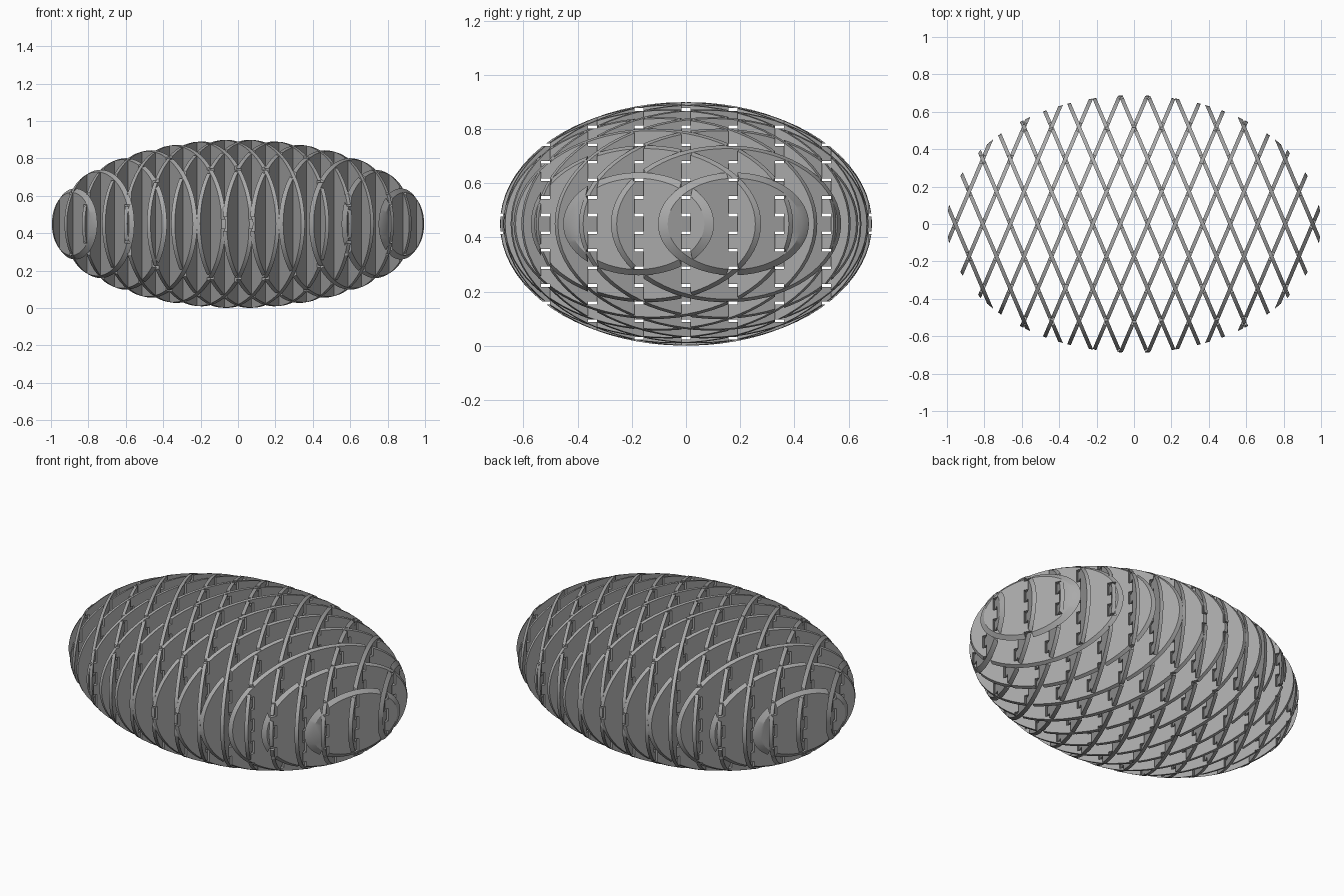
import bpy, bmesh, math
from mathutils import Matrix

cube = bpy.data.objects.get("Cube")
if cube:
    bpy.data.objects.remove(cube, do_unlink=True)

# Ellipsoid half sizes, plate slope and spacing
DEPTH, HEIGHT = 0.688, 0.45
SLOPE, SPACING, COUNT = 0.425, 0.147, 14
THICK, TAB, SEGMENTS = 0.02, 0.065, 72
OFFSETS = [(i - (COUNT - 1) / 2) * SPACING for i in range(COUNT)]

grey = bpy.data.materials.new("plain grey")
grey.use_nodes = True
grey.diffuse_color = (0.4, 0.4, 0.4, 1)
grey.node_tree.nodes["Principled BSDF"].inputs["Base Color"].default_value = (0.4, 0.4, 0.4, 1)


def make_object(name, bm):
    mesh = bpy.data.meshes.new(name)
    bmesh.ops.recalc_face_normals(bm, faces=bm.faces)
    bm.to_mesh(mesh)
    bm.free()
    obj = bpy.data.objects.new(name, mesh)
    bpy.context.collection.objects.link(obj)
    return obj


def ring(bm, side, offset):
    """Outline where the plane x = offset + side * SLOPE * y cuts the ellipsoid."""
    a = SLOPE ** 2 + 1 / DEPTH ** 2
    mid = -side * SLOPE * offset / a
    k = 1 - offset ** 2 + (SLOPE * offset) ** 2 / a
    verts = []
    for i in range(SEGMENTS):
        ang = math.tau * i / SEGMENTS
        y = mid + math.sqrt(k / a) * math.cos(ang)
        z = HEIGHT + HEIGHT * math.sqrt(k) * math.sin(ang)
        verts.append(bm.verts.new((offset + side * SLOPE * y, y, z)))
    return verts


def plate(name, side, offset):
    # Slab with its rim following the ellipsoid
    bm = bmesh.new()
    half = THICK / 2 * math.sqrt(1 + SLOPE ** 2)
    near, far = ring(bm, side, offset - half), ring(bm, side, offset + half)
    bm.faces.new(near)
    bm.faces.new(far)
    for i in range(SEGMENTS):
        j = (i + 1) % SEGMENTS
        bm.faces.new((near[i], near[j], far[j], far[i]))
    return make_object(name, bm)


def slot_cutter(side, offset):
    # Alternating slots at every crossing with the other set of plates
    bm = bmesh.new()
    turn = Matrix.Rotation(-side * math.atan(SLOPE), 4, 'Z')
    size = Matrix.Diagonal((0.06, 0.045, TAB + 0.01, 1))
    for other in OFFSETS:
        y = (other - offset) / (2 * side * SLOPE)
        x = (other + offset) / 2
        if x * x + (y / DEPTH) ** 2 > 1.1:
            continue
        for level in range(-7, 8):
            if (level % 2 == 0) == (side > 0):
                place = Matrix.Translation((x, y, HEIGHT + level * TAB))
                bmesh.ops.create_cube(bm, size=1, matrix=place @ turn @ size)
    return make_object("slot_cutter", bm)


# Two crossing sets of interlocked plates
for side, label in ((1, "rising_plate"), (-1, "falling_plate")):
    for n, offset in enumerate(OFFSETS):
        obj = plate(f"{label}_{n + 1}", side, offset)
        cutter = slot_cutter(side, offset)
        cutter.hide_render = True
        mod = obj.modifiers.new("slots", 'BOOLEAN')
        mod.operation, mod.solver, mod.object = 'DIFFERENCE', 'EXACT', cutter
        bpy.ops.object.select_all(action='DESELECT')
        obj.select_set(True)
        bpy.context.view_layer.objects.active = obj
        bpy.ops.object.modifier_apply(modifier=mod.name)
        bpy.data.objects.remove(cutter, do_unlink=True)
        obj.data.materials.clear()
        obj.data.materials.append(grey)
        bpy.ops.object.shade_smooth_by_angle(angle=math.radians(30))
